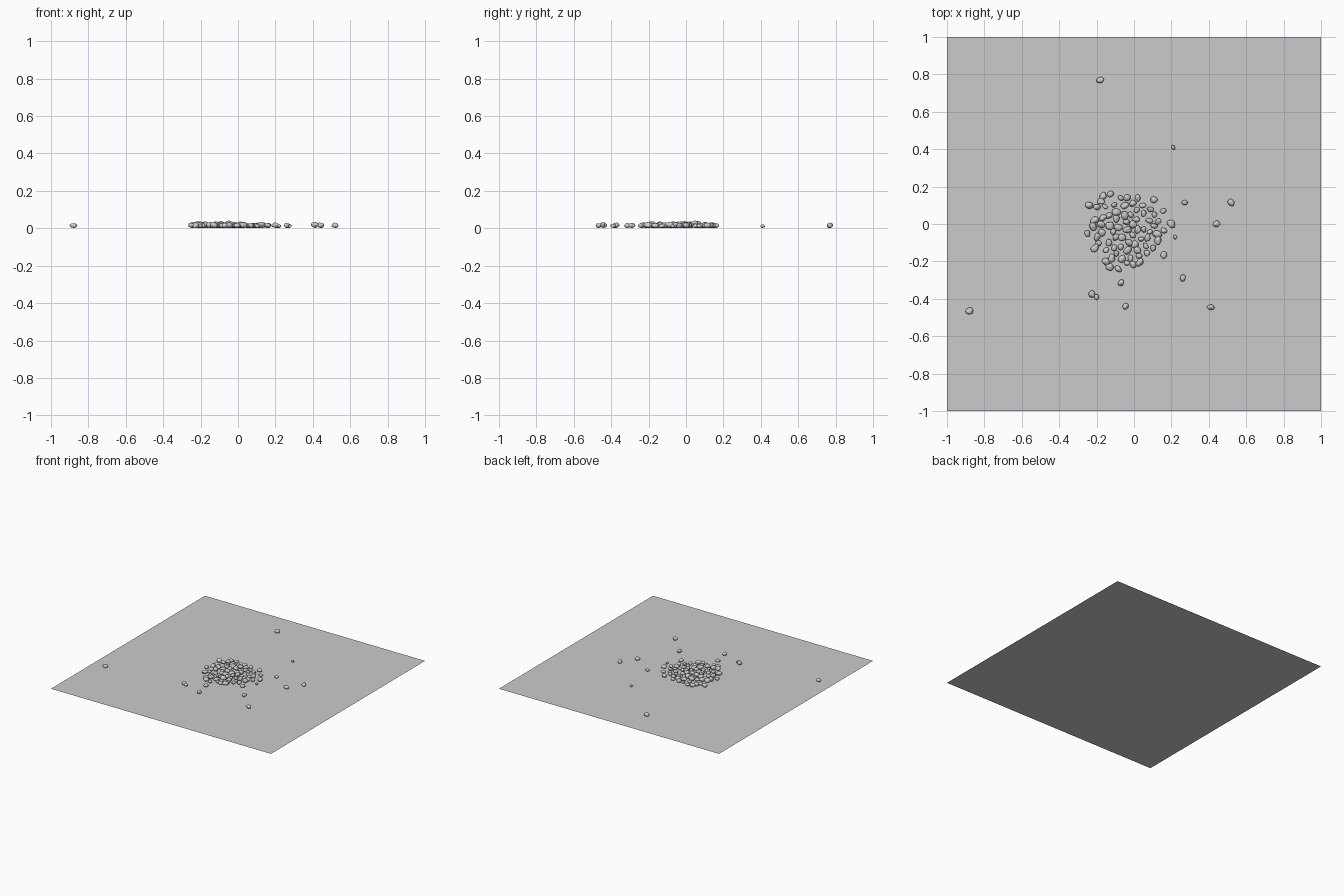
import bpy
import bmesh
import math
import random
from mathutils import Matrix, Vector, noise

random.seed(7)

default = bpy.data.objects.get("Cube")
if default:
    bpy.data.objects.remove(default)


def make_material(name, value):
    mat = bpy.data.materials.new(name)
    mat.use_nodes = True
    colour = (value, value, value, 1)
    mat.diffuse_color = colour
    mat.node_tree.nodes["Principled BSDF"].inputs["Base Color"].default_value = colour
    return mat


def add_object(name, bm, mat, smooth=False):
    mesh = bpy.data.meshes.new(name)
    bm.to_mesh(mesh)
    bm.free()
    mesh.materials.append(mat)
    for face in mesh.polygons:
        face.use_smooth = smooth
    obj = bpy.data.objects.new(name, mesh)
    bpy.context.collection.objects.link(obj)
    return obj


grey = make_material("stone grey", 0.6)

# Flat square ground sheet
bm = bmesh.new()
bmesh.ops.create_grid(bm, x_segments=1, y_segments=1, size=1)
add_object("ground_sheet", bm, grey)


# Rounded, lumpy pebble resting on the sheet
def add_pebble(name, x, y, width):
    bm = bmesh.new()
    bmesh.ops.create_icosphere(bm, subdivisions=3, radius=1)
    seed = Vector([random.uniform(-50, 50) for _ in range(3)])
    for v in bm.verts:
        v.co *= 1 + 0.28 * noise.noise(v.co * 1.1 + seed)
    half = width / 2
    size = (half, half * random.uniform(0.7, 0.9), half * random.uniform(0.6, 0.8))
    tilt = Matrix.Rotation(random.uniform(-0.4, 0.4), 4, "X")
    turn = Matrix.Rotation(random.uniform(0, math.tau), 4, "Z")
    bmesh.ops.transform(bm, matrix=turn @ tilt @ Matrix.Diagonal((*size, 1)), verts=bm.verts)
    lowest = min(v.co.z for v in bm.verts)
    bmesh.ops.translate(bm, vec=(x, y, 0.002 - lowest), verts=bm.verts)
    add_object(name, bm, grey, smooth=True)


# Pebbles lying apart from the heap: x, y, width
strays = [
    (-.18, .77, .042), (.21, .41, .028), (.27, .115, .03), (.52, .115, .044),
    (.44, 0, .04), (.22, -.07, .024), (.26, -.29, .036), (.41, -.445, .038),
    (-.045, -.44, .036), (-.07, -.315, .034), (-.225, -.375, .038),
    (-.2, -.39, .034), (-.88, -.465, .04),
]
for x, y, width in strays:
    add_pebble("stray_pebble", x, y, width)

# Pebbles around the rim of the heap
rim = [
    (-.24, .1), (-.2, .09), (-.165, .15), (-.125, .16), (-.175, .12), (.02, .14),
    (.105, .13), (.155, .07), (-.25, -.05), (.16, -.165), (.2, 0), (.16, -.035),
    (-.21, -.13), (-.15, -.2), (-.13, -.23), (-.085, -.24), (.03, -.205), (.07, -.155),
]
for x, y in rim:
    add_pebble("rim_pebble", x, y, random.uniform(.034, .046))

# Close scatter filling the heap
placed = [Vector(p) for p in rim]
filled = 0
for _ in range(4000):
    angle = random.uniform(0, math.tau)
    reach = 0.185 * math.sqrt(random.random())
    spot = Vector((reach * math.cos(angle) - 0.04, reach * math.sin(angle) - 0.04))
    if filled < 60 and all((spot - p).length > 0.032 for p in placed):
        placed.append(spot)
        filled += 1
        add_pebble("heap_pebble", spot.x, spot.y, random.uniform(.032, .046))
